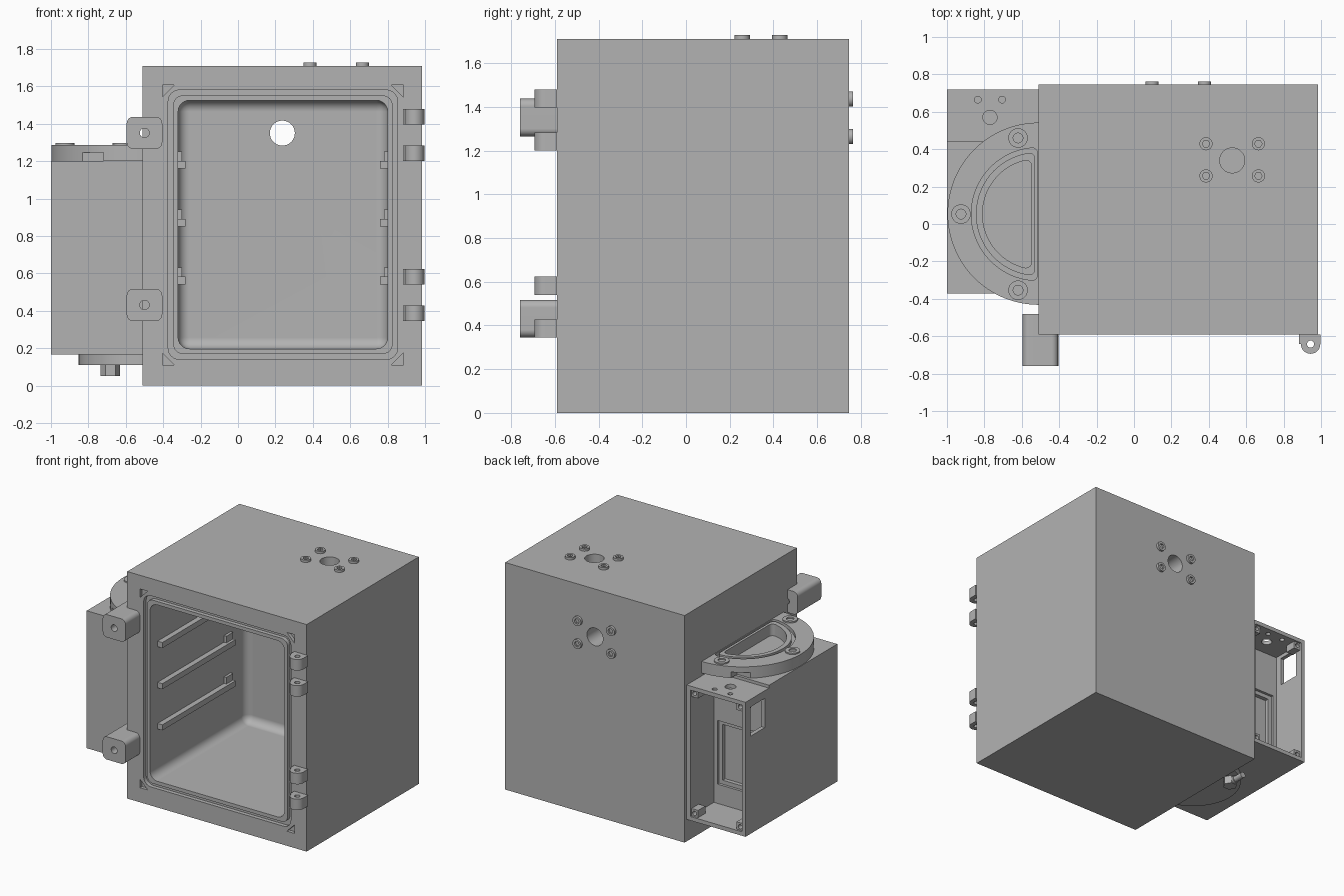
import bpy, bmesh
from math import pi, cos, sin, atan2, sqrt, radians

old = bpy.data.objects.get("Cube")
if old:
    bpy.data.objects.remove(old, do_unlink=True)

grey = bpy.data.materials.new("plain grey")
grey.use_nodes = True
tone = (0.45, 0.45, 0.45, 1)
grey.diffuse_color = tone
grey.node_tree.nodes["Principled BSDF"].inputs["Base Color"].default_value = tone
parts = []


# ---- outlines ----
def arc(cx, cy, r, a0, a1, n):
    return [(cx + r * cos(a0 + (a1 - a0) * i / n), cy + r * sin(a0 + (a1 - a0) * i / n))
            for i in range(n + 1)]


def circle(cx, cy, r, n=32):
    return arc(cx, cy, r, 0, 2 * pi, n)[:-1]


def rect(x0, y0, x1, y1, r=0):
    if not r:
        return [(x0, y0), (x1, y0), (x1, y1), (x0, y1)]
    pts = []
    for i, (cx, cy) in enumerate(rect(x0 + r, y0 + r, x1 - r, y1 - r)):
        pts += arc(cx, cy, r, pi + i * pi / 2, pi * 1.5 + i * pi / 2, 8)
    return pts


def d_shape(r, inset, f=0.03):
    """Half circle with its flat side toward +x and rounded corners."""
    cx, cy = -0.515, 0.053
    dx = -inset - f
    dy = sqrt((r - f) ** 2 - dx ** 2)
    a = atan2(dy, dx)
    return (arc(cx, cy, r, a, 2 * pi - a, 48)
            + arc(cx + dx, cy - dy, f, -a, 0, 8)
            + arc(cx + dx, cy + dy, f, 0, a, 8))


# ---- solids ----
def prism(name, pts, axis, lo, hi, bevel=0, keep=True):
    place = {"x": lambda u, v, w: (w, u, v),
             "y": lambda u, v, w: (u, w, v),
             "z": lambda u, v, w: (u, v, w)}[axis]
    bm = bmesh.new()
    a, b = ([bm.verts.new(place(u, v, w)) for u, v in pts] for w in (lo, hi))
    bm.faces.new(a)
    bm.faces.new(b)
    for i in range(len(pts)):
        j = (i + 1) % len(pts)
        bm.faces.new((a[i], a[j], b[j], b[i]))
    bmesh.ops.recalc_face_normals(bm, faces=bm.faces)
    if bevel:
        sharp = [e for e in bm.edges if e.calc_face_angle() > radians(60)]
        bmesh.ops.bevel(bm, geom=sharp, offset=bevel, segments=6, profile=0.5, affect="EDGES")
    mesh = bpy.data.meshes.new(name)
    bm.to_mesh(mesh)
    bm.free()
    obj = bpy.data.objects.new(name, mesh)
    bpy.context.collection.objects.link(obj)
    mesh.materials.append(grey)
    if keep:
        parts.append(obj)
    return obj


def cutter(pts, axis, lo, hi, bevel=0):
    return prism("cutter", pts, axis, lo, hi, bevel, keep=False)


def cut(target, *tools):
    for tool in tools:
        mod = target.modifiers.new("cut", "BOOLEAN")
        mod.operation, mod.solver, mod.object = "DIFFERENCE", "EXACT", tool
        bpy.context.view_layer.objects.active = target
        bpy.ops.object.modifier_apply(modifier=mod.name)
        bpy.data.objects.remove(tool, do_unlink=True)


def ring(outer, inner, axis, lo, hi):
    obj = cutter(outer, axis, lo, hi)
    cut(obj, cutter(inner, axis, lo - 0.1, hi + 0.1))
    return obj


# ---- chamber with rounded cavity, seal groove and ports ----
chamber = prism("chamber", rect(-0.51, -0.59, 0.985, 0.745), "z", 0, 1.71)
cut(chamber,
    cutter(rect(-0.32, 0.197, 0.80, 1.525), "y", -0.8, 0.555, 0.06),
    ring(rect(-0.373, 0.14, 0.853, 1.58, 0.06), rect(-0.346, 0.17, 0.826, 1.551, 0.05),
         "y", -0.7, -0.56),
    cutter(circle(0.525, 0.34, 0.067), "z", 1.4, 1.8),
    cutter(circle(0.237, 1.35, 0.067), "y", 0.4, 0.8))
for x, sx in ((-0.405, 1), (0.885, -1)):
    for z, sz in ((0.11, 1), (1.607, -1)):
        cut(chamber, cutter([(x, z), (x + 0.065 * sx, z), (x, z + 0.065 * sz)], "y", -0.65, -0.565))

# ---- port bolts on top and back ----
for name, cx, cy, axis, face in (("top_bolt", 0.525, 0.343, "z", 1.71),
                                 ("back_bolt", 0.237, 1.35, "y", 0.745)):
    for dx in (-0.14, 0.14):
        for dy in (-0.086, 0.086):
            bolt = prism(name, circle(cx + dx, cy + dy, 0.035), axis, face - 0.01, face + 0.018)
            cut(bolt, cutter(circle(cx + dx, cy + dy, 0.02, 6), axis, face + 0.003, face + 0.05))

# ---- shelf rails with back stops ----
for side in (-1, 1):
    def span(w):
        return sorted((0.24 + side * 0.565, 0.24 + side * (0.56 - w)))
    for z in (0.54, 0.85, 1.16):
        x0, x1 = span(0.04)
        prism("shelf_rail", rect(x0, z, x1, z + 0.042), "y", -0.5, 0.37)
        x0, x1 = span(0.02)
        prism("shelf_stop", rect(x0, z + 0.03, x1, z + 0.092), "y", 0.29, 0.37)

# ---- hinge knuckles and latch blocks ----
for z in (0.345, 0.54, 1.2, 1.397):
    knuckle = prism("hinge_knuckle", [(0.996, -0.59), (0.882, -0.59), (0.882, -0.64)]
                    + arc(0.944, -0.642, 0.052, pi, 2 * pi, 16), "z", z, z + 0.083)
    cut(knuckle, cutter(circle(0.944, -0.642, 0.019), "z", z - 0.1, z + 0.2))
for z in (0.345, 1.265):
    latch = prism("latch_block", rect(-0.595, z, -0.405, z + 0.172, 0.035), "y", -0.76, -0.48)
    cut(latch, cutter(circle(-0.5, z + 0.086, 0.025), "y", -0.9, -0.3))

# ---- side tank with half-round well ----
tank = prism("side_tank", rect(-1, -0.372, -0.51, 0.44), "z", 0.165, 1.2)
cut(tank,
    cutter(d_shape(0.295, 0.033), "z", 0.2, 1.4, 0.025),
    cutter(circle(-0.682, 0.265, 0.05), "z", 0.175, 0.3),
    cutter(rect(-0.94, 0.34, -0.57, 0.82), "y", 0.42, 0.5),
    cutter(rect(-0.91, 0.37, -0.6, 0.79), "y", 0.39, 0.5))

# ---- half-round top flange with seal groove and notches ----
flange = prism("top_flange", arc(-0.51, 0.055, 0.487, pi / 2, pi * 1.5, 64), "z", 1.2, 1.287)
cut(flange,
    cutter(d_shape(0.295, 0.033), "z", 1.1, 1.4),
    ring(d_shape(0.355, 0), d_shape(0.33, 0.014), "z", 1.26, 1.35))
for y0, y1 in ((-0.5, -0.31), (0.42, 0.6)):
    cut(flange, cutter(rect(-0.84, y0, -0.72, y1), "z", 1.1, 1.245))
for x, y in ((-0.925, 0.053), (-0.62, 0.46), (-0.62, -0.354)):
    boss = prism("flange_bolt", circle(x, y, 0.052), "z", 1.27, 1.297)
    cut(boss, cutter(circle(x, y, 0.026), "z", 1.28, 1.35))

# ---- bottom plate and drain elbow ----
prism("bottom_plate", arc(-0.51, 0.055, 0.342, pi / 2, pi * 1.5, 48), "z", 0.11, 0.17)
prism("drain_body", circle(-0.682, 0.265, 0.052, 6), "z", 0.05, 0.12)
prism("drain_spout", circle(-0.682, 0.08, 0.022), "y", 0.265, 0.41)
prism("drain_collar", circle(-0.682, 0.08, 0.028), "y", 0.3, 0.33)

# ---- electronics housing, open at the back ----
housing = prism("rear_housing", rect(-1, 0.44, -0.51, 0.72), "z", 0.165, 1.178)
cut(housing,
    cutter(rect(-0.97, 0.195, -0.54, 1.148), "y", 0.4, 0.8),
    cutter(rect(0.49, 0.9, 0.66, 1.12), "x", -1.1, -0.9),
    cutter(circle(-0.77, 0.57, 0.038), "z", 1.1, 1.3),
    cutter(circle(-0.835, 0.665, 0.018), "z", 1.1, 1.3),
    cutter(circle(-0.705, 0.665, 0.018), "z", 1.1, 1.3))
for x in (-0.975, -0.595):
    for z in (0.19, 1.093):
        post = prism("corner_post", rect(x, z, x + 0.06, z + 0.06), "y", 0.62, 0.705)
        cut(post, cutter(circle(x + 0.03, z + 0.03, 0.016, 16), "y", 0.65, 0.8))

# ---- smooth round surfaces, keep flat ones flat ----
bpy.ops.object.select_all(action="DESELECT")
for obj in parts:
    obj.select_set(True)
bpy.context.view_layer.objects.active = chamber
bpy.ops.object.shade_smooth_by_angle(angle=radians(30))
for obj in parts:
    obj.modifiers.new("even_normals", "WEIGHTED_NORMAL").keep_sharp = True
